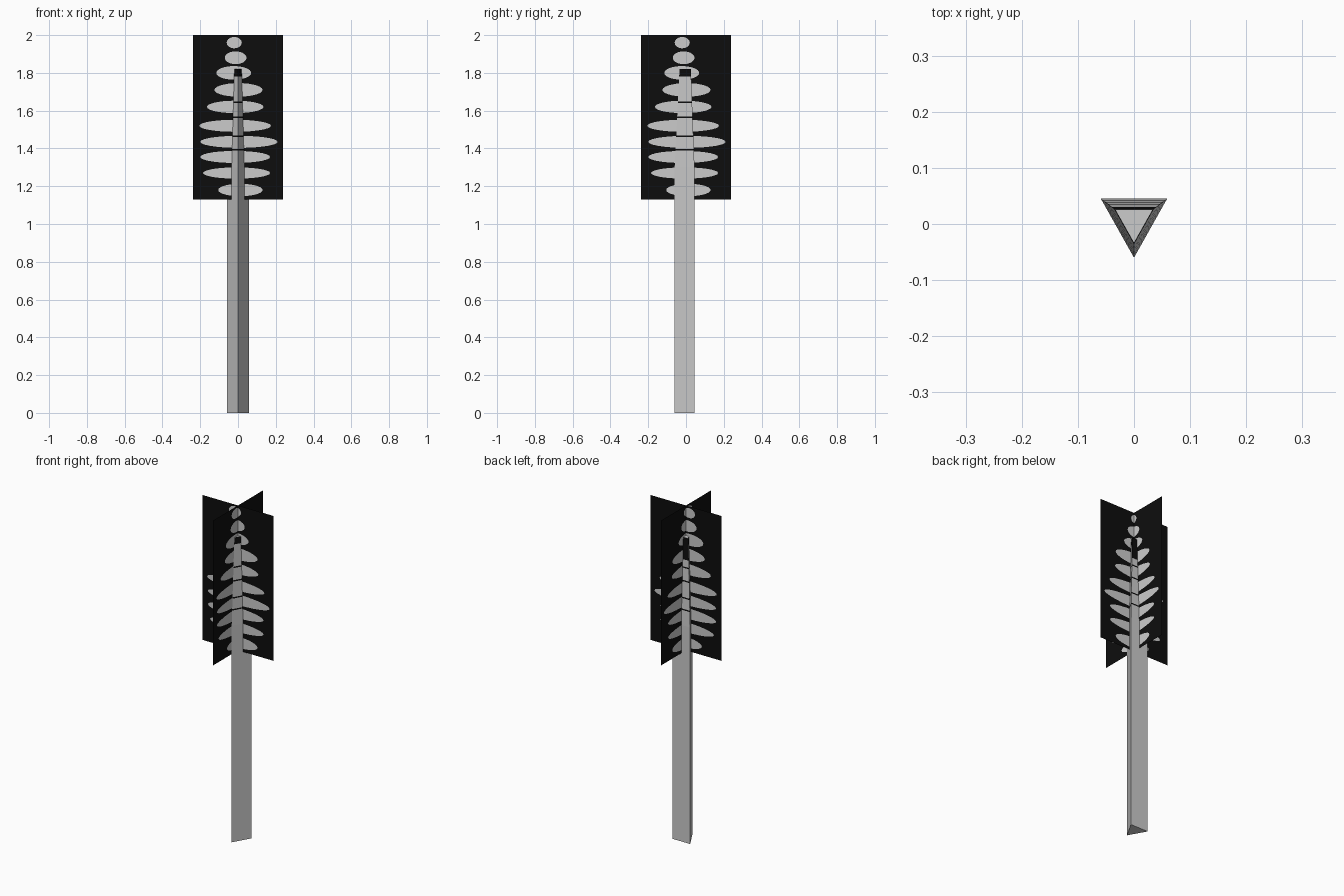
import bpy, bmesh, math
from mathutils import Vector

cube = bpy.data.objects.get("Cube")
if cube:
    bpy.data.objects.remove(cube, do_unlink=True)


def material(name, value):
    m = bpy.data.materials.new(name)
    m.use_nodes = True
    color = (value, value, value, 1)
    m.diffuse_color = color
    m.node_tree.nodes["Principled BSDF"].inputs["Base Color"].default_value = color
    return m


MATS = [material("pale grey", 0.6), material("black", 0.004)]


def finish(bm, name):
    mesh = bpy.data.meshes.new(name)
    bm.to_mesh(mesh)
    bm.free()
    for m in MATS:
        mesh.materials.append(m)
    obj = bpy.data.objects.new(name, mesh)
    bpy.context.collection.objects.link(obj)
    return obj


# Trunk: three-sided post, tapered at the top, with thin dark bands
TOP, TAPER = 1.82, 1.3
BANDS = [1.39, 1.46, 1.56, 1.64]
BAND = 0.008
heights = sorted([0, TAPER, 1.69, 1.78, TOP] + BANDS + [b + BAND for b in BANDS])
bm = bmesh.new()
rings = []
for z in heights:
    s = 1 - 0.43 * max(0, (z - TAPER) / (TOP - TAPER))
    rings.append([bm.verts.new((x * s, y * s, z))
                  for x, y in ((0, -0.06), (0.059, 0.045), (-0.059, 0.045))])
for z, low, high in zip(heights, rings, rings[1:]):
    for i in range(3):
        j = (i + 1) % 3
        f = bm.faces.new((low[i], low[j], high[j], high[i]))
        tip_start = 1.69 if i == 1 else 1.78
        f.material_index = int(z in BANDS or z >= tip_start)
bm.faces.new(rings[0][::-1])
bm.faces.new(rings[-1])
finish(bm, "trunk")

# Foliage rows: height, reach to one side, reach to the other, half thickness
ROWS = [(1.96, -0.06, 0.02, 0.03), (1.88, -0.07, 0.045, 0.034),
        (1.80, -0.115, 0.07, 0.036), (1.71, -0.125, 0.13, 0.036),
        (1.62, -0.165, 0.135, 0.033), (1.52, -0.205, 0.175, 0.032),
        (1.435, -0.20, 0.21, 0.032), (1.355, -0.20, 0.17, 0.032),
        (1.27, -0.185, 0.17, 0.030), (1.18, -0.105, 0.13, 0.033)]


def outline(z, left, right, half):
    mid, reach = (left + right) / 2, (right - left) / 2
    steps = 28
    return [(mid + reach * math.cos(a), z + half * math.sin(a))
            for a in (2 * math.pi * k / steps for k in range(steps))]


def foliage_card(name, direction):
    bm = bmesh.new()

    def loop(points):
        vs = [bm.verts.new(direction * u + Vector((0, 0, z))) for u, z in points]
        for a, b in zip(vs, vs[1:] + vs[:1]):
            bm.edges.new((a, b))
        return vs

    w = 0.237
    loop([(-w, 1.13), (w, 1.13), (w, 2), (-w, 2)])
    leaves = [loop(outline(*row)) for row in ROWS]
    # dark card around the leaf outlines
    bmesh.ops.triangle_fill(bm, use_beauty=True, edges=bm.edges[:],
                            normal=direction.cross(Vector((0, 0, 1))))
    for f in bm.faces:
        f.material_index = 1
    for vs in leaves:
        bm.faces.new(vs).material_index = 0
    finish(bm, name)


foliage_card("foliage_card_wide", Vector((1, 0, 0)))
foliage_card("foliage_card_deep", Vector((0, 1, 0)))
